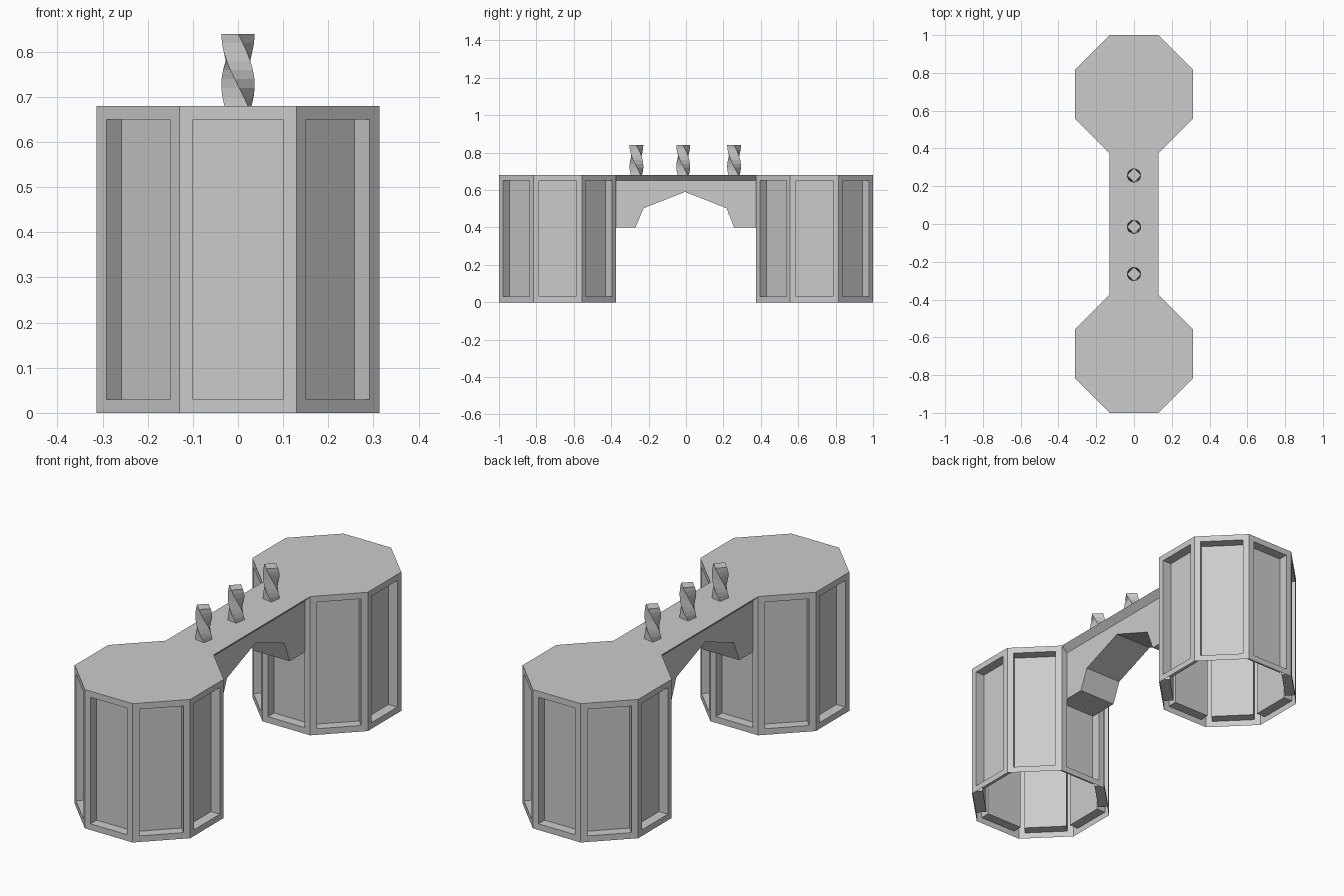
import bpy, bmesh, math
from mathutils import Vector

if "Cube" in bpy.data.objects:
    bpy.data.objects.remove(bpy.data.objects["Cube"])


def finish(bm, name, location=(0, 0, 0)):
    me = bpy.data.meshes.new(name)
    bm.to_mesh(me)
    bm.free()
    ob = bpy.data.objects.new(name, me)
    ob.location = location
    bpy.context.collection.objects.link(ob)
    return ob


# Octagonal tower: open underneath, a recessed panel on every side
def tower(name, y, apothem=0.313, height=0.68, frame=0.03, recess=0.048):
    bm = bmesh.new()
    r = apothem / math.cos(math.pi / 8)
    rings = []
    for z in (0, height):
        rings.append([bm.verts.new((r * math.cos(math.pi * (i + 0.5) / 4),
                                    r * math.sin(math.pi * (i + 0.5) / 4), z))
                      for i in range(8)])
    low, top = rings
    sides = [bm.faces.new((low[i], low[(i + 1) % 8], top[(i + 1) % 8], top[i]))
             for i in range(8)]
    bm.faces.new(top)
    bm.normal_update()
    bmesh.ops.inset_individual(bm, faces=sides, thickness=frame, use_even_offset=True)
    bm.normal_update()
    # Push each panel straight in
    for f in sides:
        shift = -f.normal.copy() * recess
        new = bmesh.ops.extrude_discrete_faces(bm, faces=[f])["faces"]
        bmesh.ops.translate(bm, vec=shift, verts=list({v for g in new for v in g.verts}))
    bmesh.ops.recalc_face_normals(bm, faces=bm.faces)
    return finish(bm, name, (0, y, 0))


# Bridge: arched body, with a deck whose edges flare out to the tower corners
def bridge():
    end, deck, w, wt = 0.42, 0.375, 0.10, 0.13
    profile = [(-end, 0.65), (-end, 0.40), (-0.27, 0.40), (-0.227, 0.503), (-0.005, 0.59),
               (0.217, 0.503), (0.257, 0.40), (end, 0.40), (end, 0.65)]
    bm = bmesh.new()
    left = [bm.verts.new((-w, y, z)) for y, z in profile]
    right = [bm.verts.new((w, y, z)) for y, z in profile]
    bm.faces.new(left[::-1])
    bm.faces.new(right)
    for i in range(len(profile) - 1):
        bm.faces.new((left[i], left[i + 1], right[i + 1], right[i]))
    tl = [bm.verts.new((-wt, s * deck, 0.68)) for s in (-1, 1)]
    tr = [bm.verts.new((wt, s * deck, 0.68)) for s in (-1, 1)]
    bm.faces.new((tl[0], tr[0], tr[1], tl[1]))
    bm.faces.new((left[0], tl[0], tl[1], left[-1]))
    bm.faces.new((right[-1], tr[1], tr[0], right[0]))
    bmesh.ops.recalc_face_normals(bm, faces=bm.faces)
    return finish(bm, "bridge")


# Twisted square post
def post(name, y, r=0.037, height=0.16, start=36, twist=-126, steps=8):
    bm = bmesh.new()
    rings = []
    for s in range(steps + 1):
        t = s / steps
        a = math.radians(start + twist * t)
        rings.append([bm.verts.new((r * math.cos(a + k * math.pi / 2),
                                    r * math.sin(a + k * math.pi / 2), height * t))
                      for k in range(4)])
    for a, b in zip(rings, rings[1:]):
        for k in range(4):
            n = (k + 1) % 4
            bm.faces.new((a[k], a[n], b[n], b[k]))
    bm.faces.new(rings[-1])
    return finish(bm, name, (0, y, 0.68))


tower("front_tower", -0.687)
tower("back_tower", 0.687)
bridge()
for label, y in (("front", -0.265), ("middle", -0.015), ("back", 0.257)):
    post(label + "_twisted_post", y)
